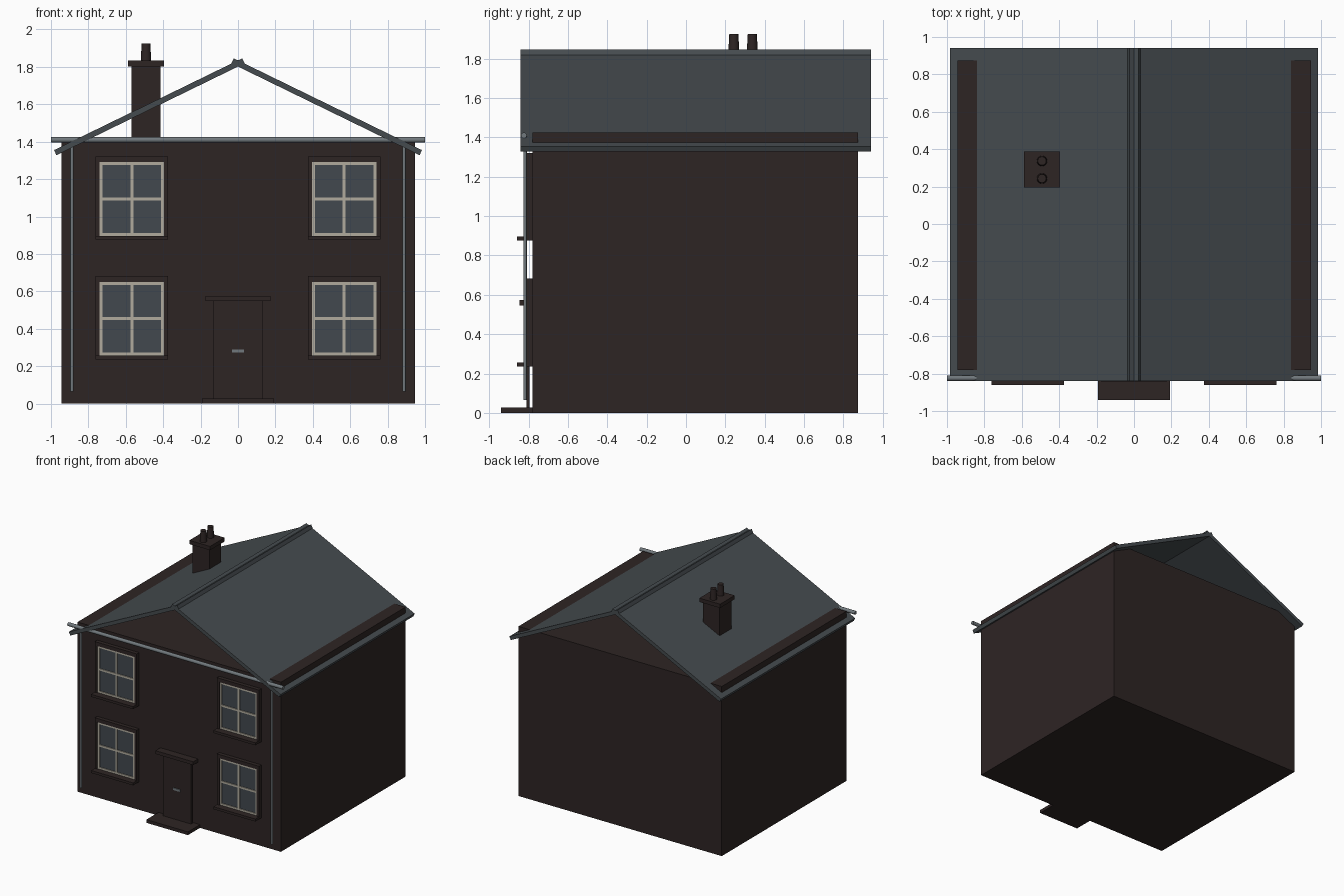
import bpy, math

if "Cube" in bpy.data.objects:
    bpy.data.objects.remove(bpy.data.objects["Cube"])


def material(name, rgb):
    m = bpy.data.materials.new(name)
    m.diffuse_color = (*rgb, 1)
    m.use_nodes = True
    m.node_tree.nodes["Principled BSDF"].inputs["Base Color"].default_value = m.diffuse_color
    return m


BRICK = material("dark_brown", (0.027, 0.018, 0.0175))
SLATE = material("slate_grey", (0.060, 0.071, 0.078))
GLASS = material("window_glass", (0.054, 0.066, 0.078))
CREAM = material("cream_paint", (0.44, 0.41, 0.34))
METAL = material("pipe_grey", (0.165, 0.19, 0.205))


def box(name, x, y, z, mat, rot_y=0):
    """Box from (min, max) ranges, optionally turned about its own centre."""
    bpy.ops.mesh.primitive_cube_add(
        size=1, location=[(a + b) / 2 for a, b in (x, y, z)], rotation=(0, rot_y, 0))
    ob = bpy.context.object
    ob.name = name
    ob.scale = [b - a for a, b in (x, y, z)]
    ob.data.materials.append(mat)
    return ob


def tube(name, centre, r1, r2, length, mat, rot=(0, 0, 0), sides=16):
    bpy.ops.mesh.primitive_cone_add(vertices=sides, radius1=r1, radius2=r2,
                                    depth=length, location=centre, rotation=rot)
    ob = bpy.context.object
    ob.name = name
    ob.data.materials.append(mat)
    bpy.ops.object.shade_smooth_by_angle(angle=math.radians(40))
    return ob


WALL = -0.78  # front wall plane

# Walls: one block with open gables above
box("house_walls", (-0.945, 0.945), (WALL, 0.875), (0, 1.425), BRICK)

# Roof: two tilted slabs that cross at the ridge
PITCH = math.radians(26)
for side, name in ((-1, "left"), (1, "right")):
    cx = side * 0.474
    box(name + "_roof_slope", (cx - 0.56, cx + 0.56), (-0.84, 0.94),
        (1.572, 1.602), SLATE, side * PITCH)

# Chimney stack, cap and two pots
box("chimney_stack", (-0.57, -0.415), (0.213, 0.368), (1.35, 1.81), BRICK)
box("chimney_cap", (-0.588, -0.396), (0.194, 0.388), (1.803, 1.835), BRICK)
for i, y in enumerate((0.243, 0.337)):
    tube(f"chimney_pot_{i + 1}", (-0.492, y, 1.88), 0.028, 0.023, 0.092, BRICK)

# Front gutter and downpipes
tube("front_gutter", (0, -0.824, 1.41), 0.015, 0.015, 2.0, METAL, (0, math.pi / 2, 0), 12)
for side, name in ((-1, "left"), (1, "right")):
    tube(name + "_downpipe", (side * 0.888, -0.818, 0.735), 0.009, 0.009, 1.34, METAL, sides=12)


def window(tag, cx, cz):
    """Surround, sill, glass and cream glazing bars."""
    w, h, W = 0.173, 0.197, 0.195
    top, bot = cz + h + 0.031, cz - h - 0.021
    y = (-0.812, WALL)
    box(tag + "_lintel", (cx - W, cx + W), y, (cz + h, top), BRICK)
    box(tag + "_sill", (cx - W, cx + W), (-0.86, WALL), (bot, cz - h), BRICK)
    for s, n in ((-1, "left"), (1, "right")):
        a, b = sorted((cx + s * w, cx + s * W))
        box(f"{tag}_{n}_jamb", (a, b), y, (cz - h, cz + h), BRICK)
    box(tag + "_glass", (cx - w, cx + w), (-0.798, WALL), (cz - h, cz + h), GLASS)
    t, yf = 0.016, (-0.806, -0.797)
    for i, x in enumerate((cx - w + t / 2, cx, cx + w - t / 2)):
        box(f"{tag}_upright_{i}", (x - t / 2, x + t / 2), yf, (cz - h, cz + h), CREAM)
    for i, z in enumerate((cz - h + t / 2, cz, cz + h - t / 2)):
        box(f"{tag}_crossbar_{i}", (cx - w, cx + w), (-0.805, -0.797),
            (z - t / 2, z + t / 2), CREAM)


for cx, n in ((-0.568, "left"), (0.568, "right")):
    window(f"lower_{n}_window", cx, 0.454)
    window(f"upper_{n}_window", cx, 1.094)

# Door with canopy, letter plate and step
box("front_door", (-0.132, 0.132), (-0.81, -0.795), (0.025, 0.55), BRICK)
box("door_canopy", (-0.175, 0.175), (-0.845, WALL), (0.547, 0.575), BRICK)
box("letter_plate", (-0.032, 0.032), (-0.817, -0.81), (0.272, 0.290), METAL)
box("door_step", (-0.193, 0.193), (-0.94, WALL), (0, 0.027), BRICK)
